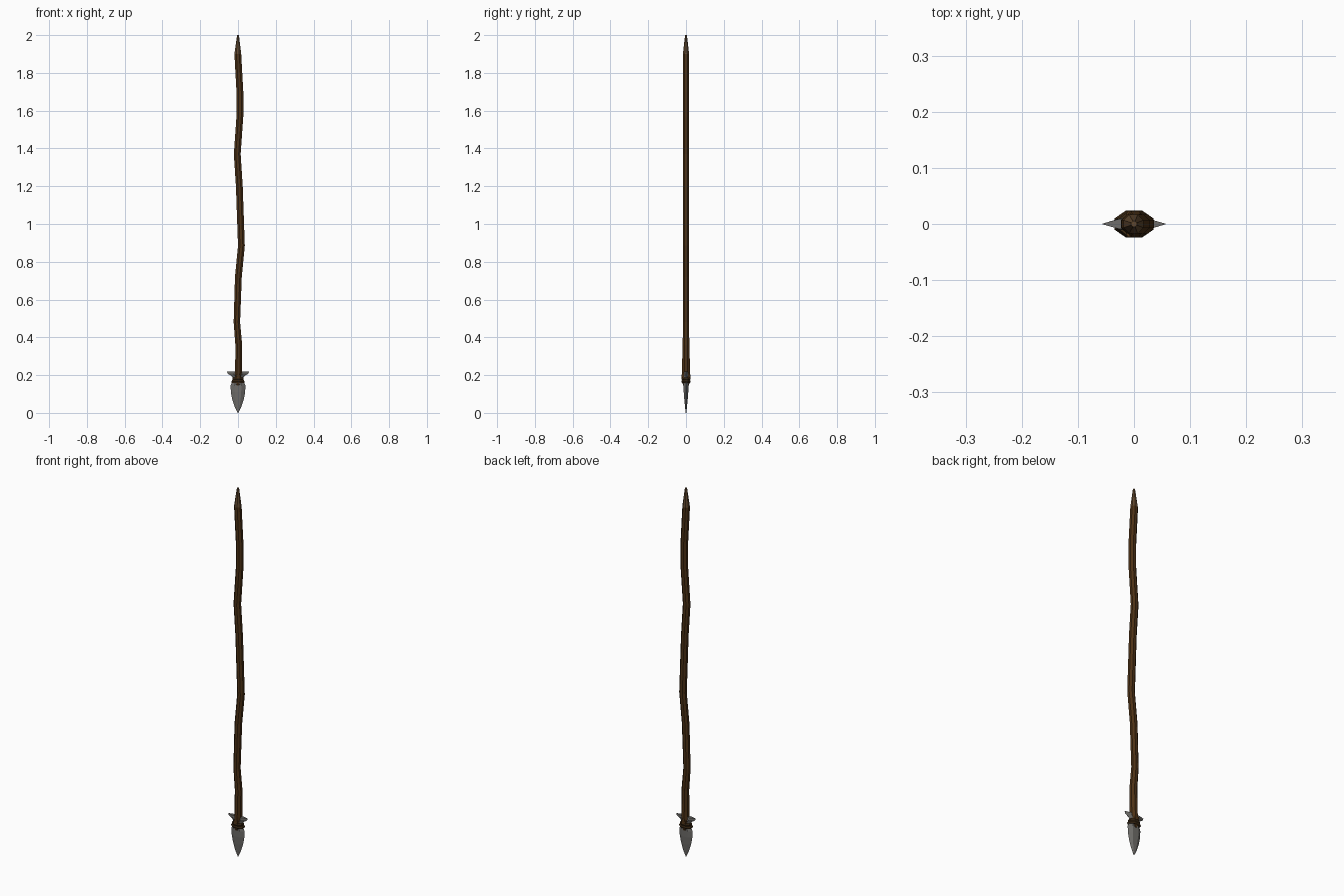
import bpy, bmesh, math

if "Cube" in bpy.data.objects:
    bpy.data.objects.remove(bpy.data.objects["Cube"])


def material(name, rgb):
    m = bpy.data.materials.new(name)
    m.diffuse_color = (*rgb, 1)
    m.use_nodes = True
    m.node_tree.nodes["Principled BSDF"].inputs["Base Color"].default_value = m.diffuse_color
    return m


WOOD = material("dark wood", (0.075, 0.032, 0.008))
CUT = material("carved wood", (0.12, 0.065, 0.028))
CORD = material("binding cord", (0.05, 0.025, 0.008))
STONE = material("grey stone", (0.16, 0.155, 0.145))


def loft(name, rings, mats, rule=None):
    """Skin a list of equal-length point rings and cap both ends."""
    bm = bmesh.new()
    rows = [[bm.verts.new(p) for p in r] for r in rings]
    n = len(rows[0])
    for a, b in zip(rows, rows[1:]):
        for i in range(n):
            bm.faces.new((a[i], a[(i + 1) % n], b[(i + 1) % n], b[i]))
    bm.faces.new(rows[0][::-1])
    bm.faces.new(rows[-1])
    bmesh.ops.recalc_face_normals(bm, faces=bm.faces)
    if rule:
        for f in bm.faces:
            f.material_index = rule(f.calc_center_median())
    me = bpy.data.meshes.new(name)
    bm.to_mesh(me)
    bm.free()
    for m in mats:
        me.materials.append(m)
    ob = bpy.data.objects.new(name, me)
    bpy.context.collection.objects.link(ob)
    return ob


def ring(x, z, rx, ry, n=8):
    return [(x + rx * math.cos(math.tau * (i + .5) / n) / math.cos(math.pi / n),
             ry * math.sin(math.tau * (i + .5) / n) / math.cos(math.pi / n), z)
            for i in range(n)]


# crooked shaft with a sharpened butt: (x, z, radius x, radius y)
path = [(0, .185, .017, .023), (.003, .22, .018, .022), (.004, .36, .018, .0175),
        (-.006, .48, .017, .0165), (.002, .72, .018, .0165), (.018, .885, .018, .0165),
        (.007, 1.2, .018, .0165), (-.004, 1.37, .018, .0165), (.010, 1.57, .018, .0165),
        (.010, 1.7, .018, .0165), (-.001, 1.9, .018, .0165), (0, 2.0, .005, .005)]
loft("shaft", [ring(*p) for p in path], [WOOD, CUT], lambda c: int(c.z > 1.91))

# split prongs gripping the blade front and back
for side, name in ((-1, "front_prong"), (1, "back_prong")):
    loft(name, [[(-w, side * .008, z), (w, side * .008, z), (w * .7, side * y, z), (-w * .7, side * y, z)]
                for z, w, y in ((.145, .007, .015), (.165, .013, .021), (.2, .017, .023))], [WOOD])

# stone point with flared tail: (z, half width, half thickness)
blade = [(.0, .002, .002), (.03, .017, .005), (.07, .030, .009), (.11, .038, .012),
         (.145, .039, .013), (.165, .031, .013), (.18, .024, .013), (.195, .034, .012),
         (.208, .055, .010), (.219, .058, .009)]
loft("stone_point", [[(-w, 0, z), (-w * .45, -t, z), (w * .45, -t, z),
                      (w, 0, z), (w * .45, t, z), (-w * .45, t, z)] for z, w, t in blade], [STONE])

# cord wrapped around the neck
for i, (z, rx) in enumerate(((.166, .035), (.180, .030))):
    loft(f"cord_wrap_{i + 1}", [ring(0, z + dz, rx * s, .024 * s)
                                for dz, s in ((-.007, .9), (0, 1), (.007, .9))], [CORD])
